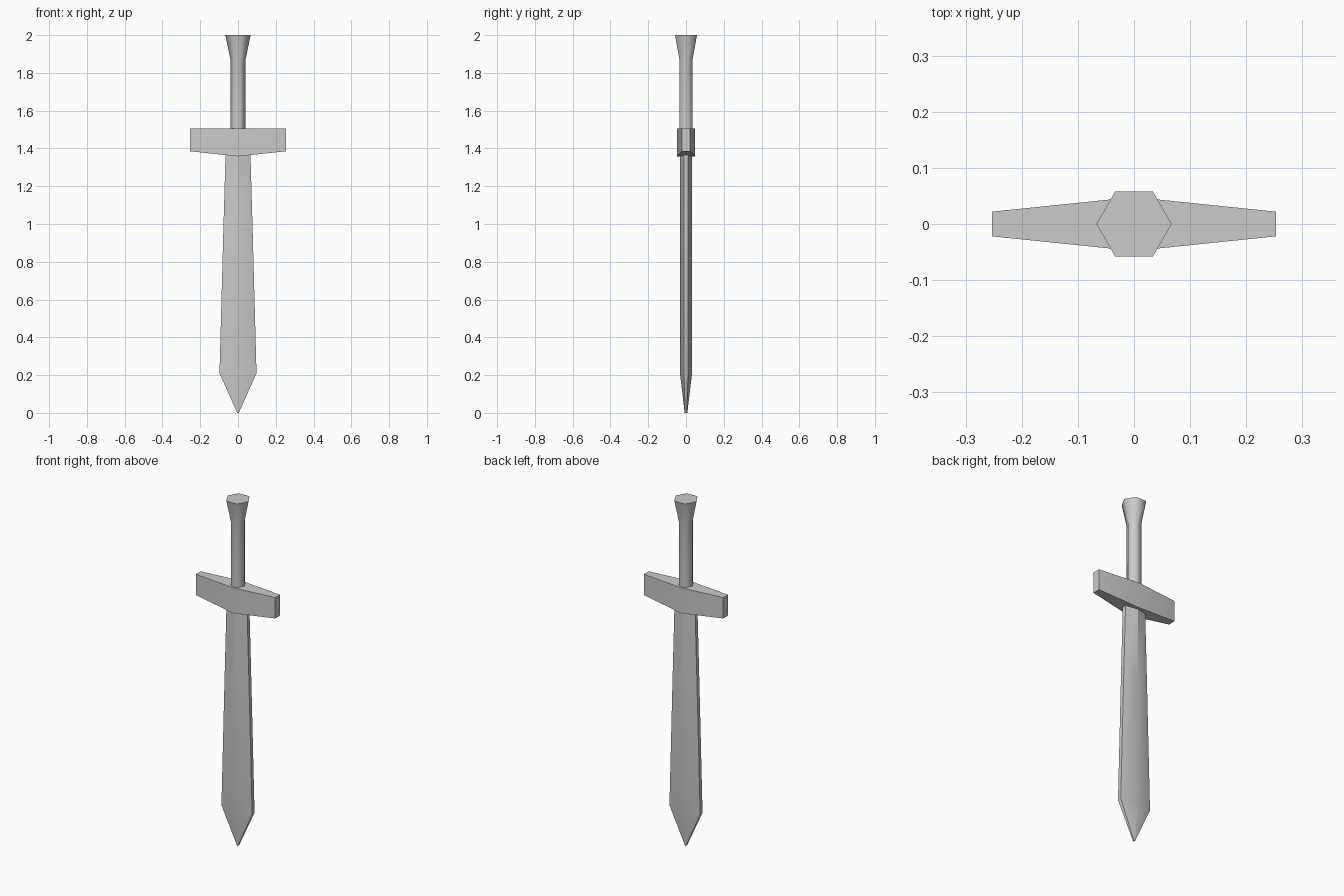
import bpy
from math import cos, sin, radians

if "Cube" in bpy.data.objects:
    bpy.data.objects.remove(bpy.data.objects["Cube"])

GREY = 0.6
steel = bpy.data.materials.new("steel_grey")
steel.use_nodes = True
steel.diffuse_color = (GREY, GREY, GREY, 1)
steel.node_tree.nodes["Principled BSDF"].inputs["Base Color"].default_value = (GREY, GREY, GREY, 1)


def loft(name, rings, smooth_angle):
    """Skin equal-sized closed rings of points, cap both ends."""
    n = len(rings[0])
    verts = [p for ring in rings for p in ring]
    faces = [tuple(range(n))[::-1], tuple(range(len(verts) - n, len(verts)))]
    for r in range(len(rings) - 1):
        for i in range(n):
            j = (i + 1) % n
            faces.append((r * n + i, r * n + j, (r + 1) * n + j, (r + 1) * n + i))
    mesh = bpy.data.meshes.new(name)
    mesh.from_pydata(verts, [], faces)
    mesh.materials.append(steel)
    mesh.shade_smooth()
    mesh.set_sharp_from_angle(angle=radians(smooth_angle))
    obj = bpy.data.objects.new(name, mesh)
    bpy.context.scene.collection.objects.link(obj)
    return obj


def blade_ring(z, half_width, edge, ridge):
    """Flattened hexagon: blunt side edges and a central ridge on both sides."""
    w = half_width
    return [(w, -edge, z), (w, edge, z), (0, ridge, z),
            (-w, edge, z), (-w, -edge, z), (0, -ridge, z)]


def hex_ring(z, radius):
    return [(radius * cos(radians(60 * i)), radius * sin(radians(60 * i)), z)
            for i in range(6)]


def guard_ring(x, half_depth, bottom, top=1.505):
    d = half_depth
    return [(x, -d, bottom), (x, d, bottom), (x, d, top), (x, -d, top)]


# Blade, point down, widening toward the tip
loft("blade", [blade_ring(0, 0.004, 0.004, 0.007),
               blade_ring(0.21, 0.098, 0.011, 0.032),
               blade_ring(0.95, 0.078, 0.011, 0.032),
               blade_ring(1.40, 0.065, 0.011, 0.032)], 30)

# Crossguard, tapering to both ends
loft("crossguard", [guard_ring(-0.253, 0.022, 1.385),
                    guard_ring(0, 0.048, 1.358),
                    guard_ring(0.253, 0.022, 1.385)], 30)

# Six-sided grip flaring into the pommel
loft("grip_and_pommel", [hex_ring(1.48, 0.04),
                         hex_ring(1.87, 0.04),
                         hex_ring(2.0, 0.067)], 65)
